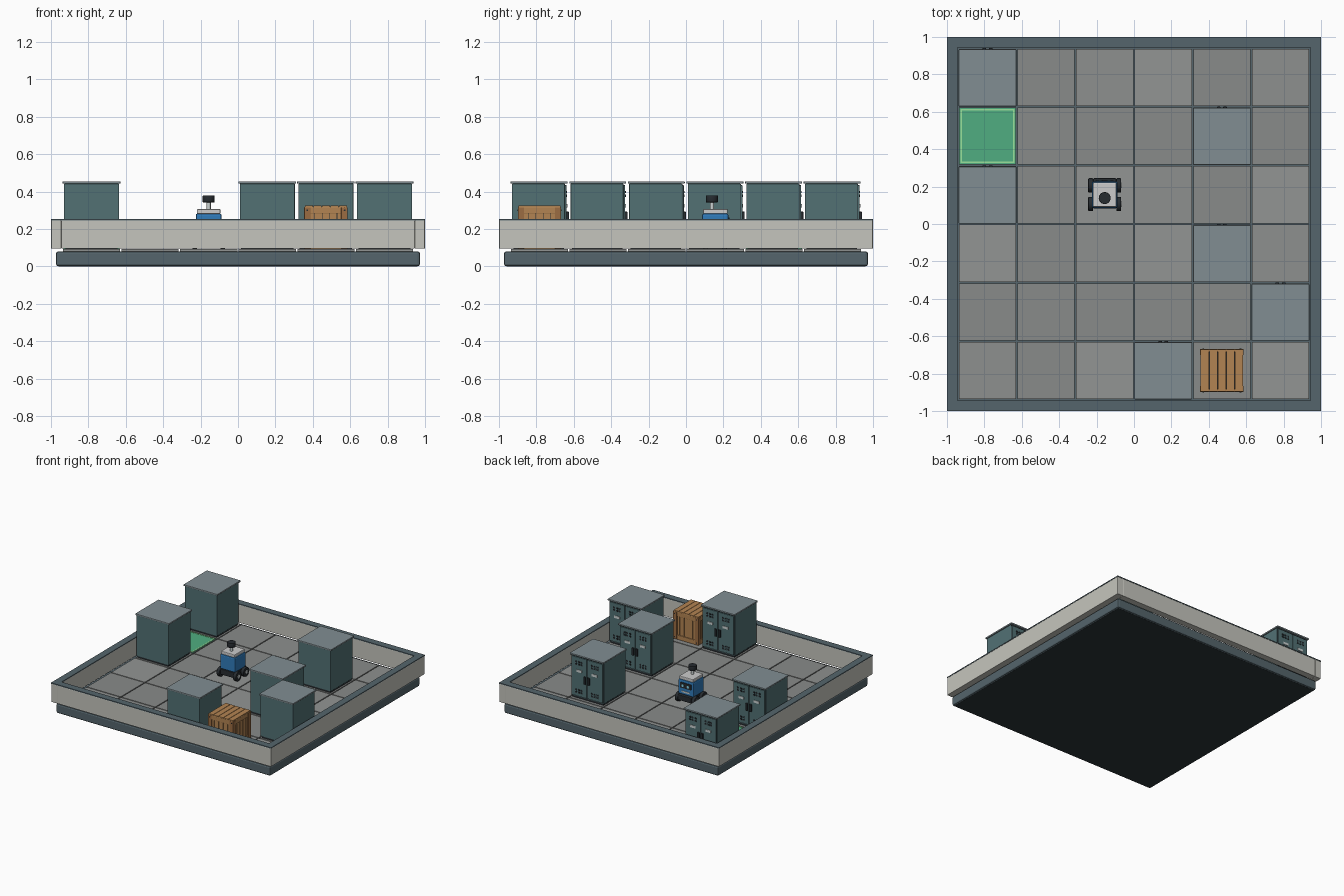
import bpy, bmesh
from mathutils import Matrix, Vector

if "Cube" in bpy.data.objects:
    bpy.data.objects.remove(bpy.data.objects["Cube"])


def material(name, *rgb):
    m = bpy.data.materials.new(name)
    m.diffuse_color = (*rgb, 1)
    m.use_nodes = True
    m.node_tree.nodes["Principled BSDF"].inputs["Base Color"].default_value = m.diffuse_color
    return m


SLATE = material("slate", 0.09, 0.13, 0.15)
UNDER = material("underside", 0.025, 0.035, 0.04)
WALL = material("wall_panel", 0.56, 0.56, 0.51)
TILES = [material("tile_%d" % i, v, v * 1.04, v * 1.02) for i, v in enumerate((0.27, 0.29, 0.25))]
TEAL = material("locker_teal", 0.085, 0.165, 0.175)
CAP = material("locker_top", 0.22, 0.27, 0.29)
DARK = material("dark", 0.02, 0.025, 0.03)
LABEL = material("label", 0.6, 0.65, 0.65)
WOOD = material("wood", 0.45, 0.23, 0.085)
WOOD_DARK = material("wood_frame", 0.33, 0.15, 0.055)
GREEN = material("goal_green", 0.08, 0.42, 0.22)
GREEN_LIGHT = material("goal_edge", 0.32, 0.75, 0.33)
BLUE = material("robot_blue", 0.03, 0.2, 0.5)
WHITE = material("robot_white", 0.75, 0.76, 0.73)
CYAN = material("light_cyan", 0.25, 0.7, 0.9)

CELL = 0.3133
FLOOR = 0.092


def cell(i, j):
    return Vector(((i - 2.5) * CELL, (j - 2.5) * CELL, 0))


def finish(name, bm, mat, at, bevel):
    me = bpy.data.meshes.new(name)
    bm.to_mesh(me)
    bm.free()
    me.materials.append(mat)
    ob = bpy.data.objects.new(name, me)
    ob.location = at
    bpy.context.collection.objects.link(ob)
    if bevel:
        mod = ob.modifiers.new("bevel", 'BEVEL')
        mod.width, mod.segments = bevel, 2
    return ob


def boxes(name, mat, ranges, at=(0, 0, 0), bevel=0):
    """One object made of boxes, each given as (x0, x1, y0, y1, z0, z1)."""
    bm = bmesh.new()
    for x0, x1, y0, y1, z0, z1 in ranges:
        mid = Vector((x0 + x1, y0 + y1, z0 + z1)) / 2
        size = Matrix.Diagonal((x1 - x0, y1 - y0, z1 - z0, 1))
        bmesh.ops.create_cube(bm, size=1, matrix=Matrix.Translation(mid) @ size)
    return finish(name, bm, mat, at, bevel)


def cylinders(name, mat, centers, r, depth, at=(0, 0, 0), axis='Z', sides=24, bevel=0):
    bm = bmesh.new()
    rot = Matrix.Rotation(1.570796, 4, {'X': 'Y', 'Y': 'X'}[axis]) if axis != 'Z' else Matrix()
    for c in centers:
        bmesh.ops.create_cone(bm, cap_ends=True, segments=sides, radius1=r, radius2=r,
                              depth=depth, matrix=Matrix.Translation(c) @ rot)
    ob = finish(name, bm, mat, at, bevel)
    for p in ob.data.polygons:
        p.use_smooth = len(p.vertices) == 4
    return ob


def frame(o, i, z0, z1):
    """Four bars around a square ring."""
    return [(-o, -i, -o, o, z0, z1), (i, o, -o, o, z0, z1),
            (-i, i, -o, -i, z0, z1), (-i, i, i, o, z0, z1)]


# Platform, tiled floor and surrounding walls
boxes("base", SLATE, [(-0.973, 0.973, -0.973, 0.973, 0.001, 0.08)], bevel=0.012)
boxes("base_underside", UNDER, [(-0.96, 0.96, -0.96, 0.96, 0, 0.01)])
for k, mat in enumerate(TILES):
    h = CELL / 2 - 0.004
    tiles = []
    for i in range(6):
        for j in range(6):
            if (i * 2 + j * 5 + i * j) % 3 == k:
                x, y, _ = cell(i, j)
                tiles.append((x - h, x + h, y - h, y + h, 0.08, FLOOR))
    boxes("floor_tiles_%d" % k, mat, tiles)
for n, bar in enumerate(frame(0.999, 0.945, 0.096, 0.245)):
    boxes("wall_%d" % n, WALL, [bar], bevel=0.002)
boxes("wall_cap", SLATE, frame(1.0, 0.943, 0.245, 0.253))


def locker(n, i, j):
    at = cell(i, j) + Vector((0, 0, FLOOR))
    tag = "locker_%d_" % n
    boxes(tag + "plinth", DARK, [(-0.14, 0.14, -0.14, 0.13, 0, 0.016)], at)
    boxes(tag + "body", TEAL, [(-0.147, 0.147, -0.147, 0.135, 0.014, 0.35)], at, 0.003)
    boxes(tag + "top", CAP, [(-0.154, 0.154, -0.154, 0.15, 0.35, 0.363)], at, 0.003)
    boxes(tag + "door_gap", DARK, [(-0.143, 0.143, 0.13, 0.137, 0.02, 0.348)], at)
    boxes(tag + "doors", TEAL, [(-0.14, -0.003, 0.135, 0.145, 0.025, 0.342),
                                (0.003, 0.14, 0.135, 0.145, 0.025, 0.342)], at, 0.002)
    # Vent slots at top and bottom of both doors
    boxes(tag + "vents", DARK,
          [(s * 0.072 + d - 0.008, s * 0.072 + d + 0.008, 0.14, 0.148, z - 0.006, z + 0.006)
           for s in (-1, 1) for d in (-0.025, 0, 0.025) for z in (0.055, 0.075, 0.285, 0.305)], at)
    boxes(tag + "labels", LABEL, [(s * 0.07 - 0.024, s * 0.07 + 0.024, 0.14, 0.149, 0.222, 0.242)
                                  for s in (-1, 1)], at)
    boxes(tag + "handles", DARK, [(-0.026, -0.007, 0.14, 0.157, 0.14, 0.2),
                                  (0.007, 0.026, 0.14, 0.157, 0.14, 0.2)], at, 0.002)


for n, (i, j) in enumerate([(0, 5), (0, 3), (4, 4), (4, 2), (5, 1), (3, 0)]):
    locker(n, i, j)

# Goal pad
goal = cell(0, 4) + Vector((0, 0, FLOOR))
boxes("goal_pad", GREEN, [(-0.15, 0.15, -0.15, 0.15, 0, 0.003)], goal)
boxes("goal_border", GREEN_LIGHT, frame(0.145, 0.136, 0, 0.005), goal)

# Wooden crate: core, upright planks, corner posts, rails and lid boards
crate = cell(4, 0) + Vector((0, 0, FLOOR))
boxes("crate_core", DARK, [(-0.1, 0.1, -0.1, 0.1, 0.005, 0.22)], crate)
side = [(k * 0.04 - 0.018, k * 0.04 + 0.018) for k in range(-2, 3)]
planks = [(a, b, s * 0.103 - 0.005, s * 0.103 + 0.005, 0.01, 0.222) for a, b in side for s in (-1, 1)]
planks += [(c, d, a, b, e, f) for a, b, c, d, e, f in planks]
boxes("crate_side_planks", WOOD, planks, crate)
boxes("crate_rails", WOOD, frame(0.114, 0.1, 0, 0.036) + frame(0.114, 0.1, 0.19, 0.226), crate, 0.002)
boxes("crate_posts", WOOD_DARK, [(sx * 0.099 - 0.017, sx * 0.099 + 0.017, sy * 0.099 - 0.017,
                                  sy * 0.099 + 0.017, 0.002, 0.224)
                                 for sx in (-1, 1) for sy in (-1, 1)], crate, 0.002)
boxes("crate_lid_boards", WOOD, [(k * 0.0455 - 0.0215, k * 0.0455 + 0.0215, -0.113, 0.113, 0.22, 0.233)
                                 for k in range(-2, 3)], crate, 0.002)
cylinders("crate_nails", DARK, [(sx * 0.1, sy * 0.116, z) for sx in (-1, 1) for sy in (-1, 1)
                                for z in (0.018, 0.208)], 0.005, 0.004, crate, 'Y', 10)

# Robot facing +y
bot = cell(2, 3) + Vector((0, 0, FLOOR))
boxes("robot_chassis", DARK, [(-0.062, 0.062, -0.075, 0.088, 0.025, 0.07)], bot, 0.005)
wheels = [(s * 0.075, y, 0.038) for s in (-1, 1) for y in (-0.05, 0.05)]
cylinders("robot_wheels", DARK, wheels, 0.038, 0.026, bot, 'X', bevel=0.003)
cylinders("robot_hubs", LABEL, wheels, 0.015, 0.03, bot, 'X', 12)
boxes("robot_body", BLUE, [(-0.069, 0.069, -0.07, 0.07, 0.07, 0.19)], bot, 0.009)
boxes("robot_top", WHITE, [(-0.063, 0.063, -0.066, 0.066, 0.188, 0.215)], bot, 0.006)
boxes("robot_visor", DARK, [(-0.05, 0.05, 0.066, 0.075, 0.125, 0.17)], bot, 0.003)
cylinders("robot_eyes", CYAN, [(s * 0.024, 0.075, 0.147) for s in (-1, 1)], 0.011, 0.006, bot, 'Y', 16)
boxes("robot_front_bar", LABEL, [(-0.035, 0.035, 0.066, 0.073, 0.09, 0.102)], bot)
cylinders("robot_mast", LABEL, [(0, -0.018, 0.232)], 0.011, 0.04, bot, sides=16)
cylinders("robot_sensor", DARK, [(0, -0.018, 0.269)], 0.032, 0.038, bot, bevel=0.003)
